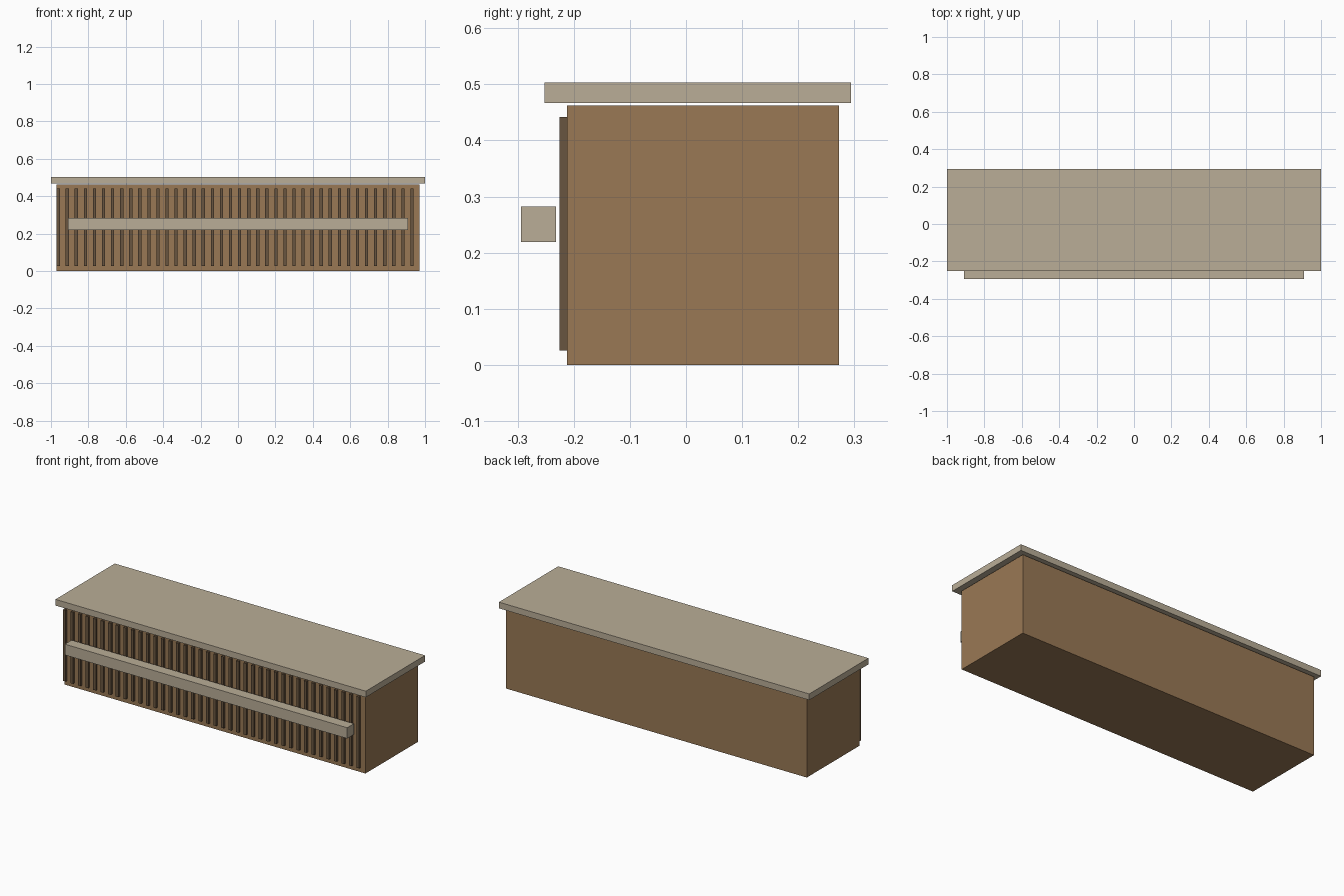
import bpy

if "Cube" in bpy.data.objects:
    bpy.data.objects.remove(bpy.data.objects["Cube"])


def material(name, rgb):
    m = bpy.data.materials.new(name)
    m.diffuse_color = (*rgb, 1.0)
    m.use_nodes = True
    m.node_tree.nodes["Principled BSDF"].inputs["Base Color"].default_value = m.diffuse_color
    return m


def box(name, x, y, z, mat):
    """Box from (min, max) ranges on each axis."""
    bpy.ops.mesh.primitive_cube_add(size=1, location=[(a + b) / 2 for a, b in (x, y, z)])
    ob = bpy.context.object
    ob.name = name
    ob.scale = [b - a for a, b in (x, y, z)]
    bpy.ops.object.transform_apply(location=False, rotation=False, scale=True)
    ob.data.materials.append(mat)
    return ob


wood = material("wood", (0.32, 0.19, 0.09))
dark_wood = material("dark_wood", (0.14, 0.09, 0.05))
stone = material("pale_stone", (0.49, 0.42, 0.31))

# Counter body and overhanging top, with a thin shadow gap between them
box("counter_body", (-0.97, 0.97), (-0.212, 0.273), (0, 0.462), wood)
box("counter_top", (-1, 1), (-0.252, 0.294), (0.467, 0.503), stone)

# Vertical slats along the front
COUNT, PITCH, WIDTH = 40, 0.0485, 0.017
slat = box("front_slat", (-0.97, -0.97 + WIDTH), (-0.225, -0.212), (0.026, 0.442), dark_wood)
array = slat.modifiers.new("repeat", 'ARRAY')
array.count = COUNT
array.use_relative_offset = False
array.use_constant_offset = True
array.constant_offset_displace = (PITCH, 0, 0)

# Square rail in front of the slats
box("front_rail", (-0.91, 0.91), (-0.294, -0.232), (0.219, 0.282), stone)
